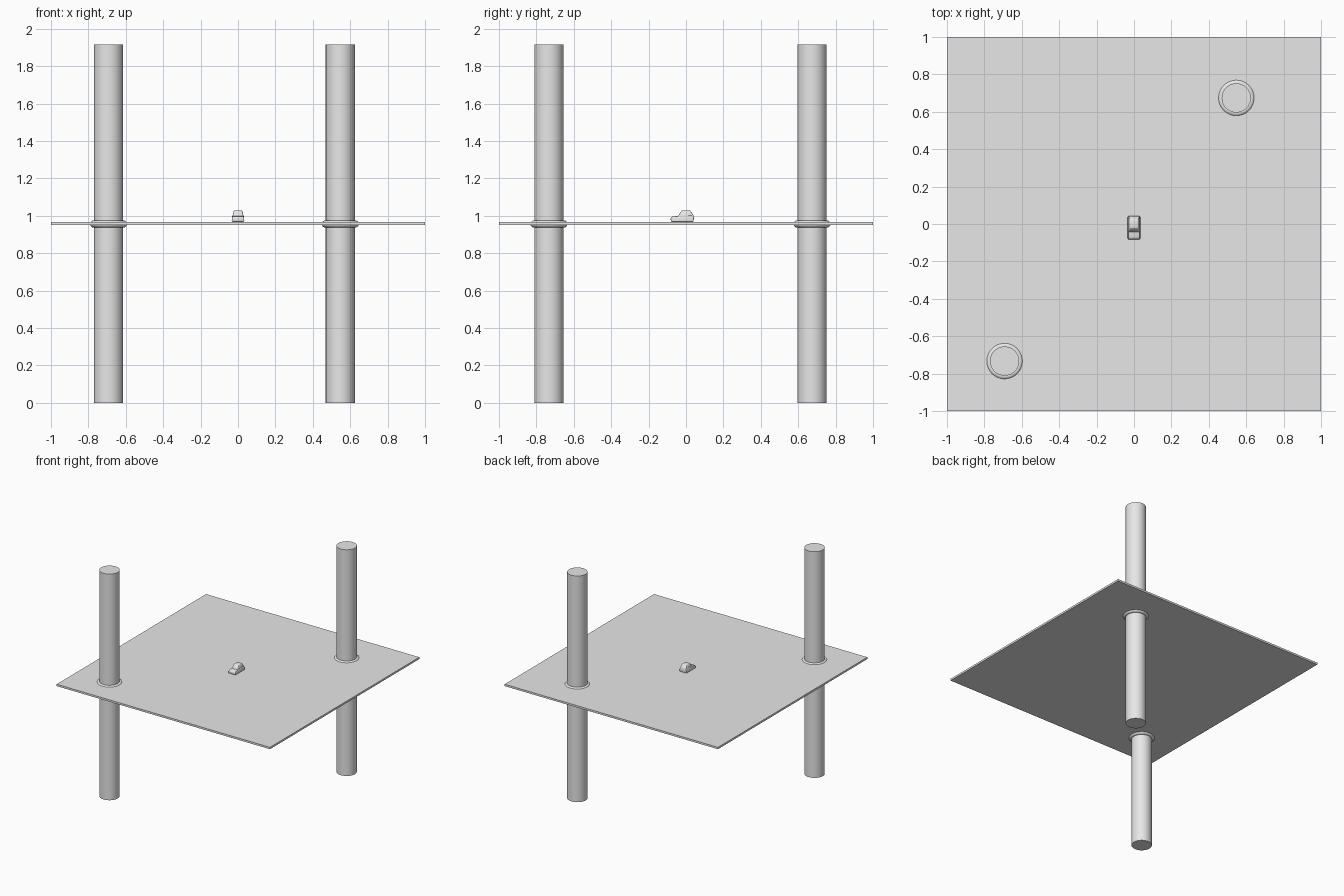
import bpy, bmesh, math

if "Cube" in bpy.data.objects:
    bpy.data.objects.remove(bpy.data.objects["Cube"])

grey = bpy.data.materials.new("light_grey")
grey.diffuse_color = (0.8, 0.8, 0.8, 1)
grey.use_nodes = True
grey.node_tree.nodes["Principled BSDF"].inputs["Base Color"].default_value = grey.diffuse_color


def finish(obj, name, smooth=True):
    obj.name = name
    obj.data.materials.clear()
    obj.data.materials.append(grey)
    bpy.ops.object.select_all(action='DESELECT')
    obj.select_set(True)
    bpy.context.view_layer.objects.active = obj
    if smooth:
        bpy.ops.object.shade_smooth_by_angle(angle=math.radians(40))
    return obj


def side_profile(name, points, half_width, top_half_width, z_low, z_high, bevel):
    """Extrude a (y, z) side profile across x, narrowing with height."""
    bm = bmesh.new()
    sides = []
    for s in (-1, 1):
        ring = []
        for y, z in points:
            t = max(0.0, (z - z_low) / (z_high - z_low))
            w = half_width + (top_half_width - half_width) * t
            ring.append(bm.verts.new((s * w, y, z)))
        sides.append(ring)
        bm.faces.new(ring)
    n = len(points)
    for i in range(n):
        j = (i + 1) % n
        bm.faces.new((sides[0][i], sides[0][j], sides[1][j], sides[1][i]))
    bmesh.ops.recalc_face_normals(bm, faces=bm.faces)
    bmesh.ops.bevel(bm, geom=bm.edges[:], offset=bevel, segments=2,
                    profile=0.5, affect='EDGES', clamp_overlap=True)
    mesh = bpy.data.meshes.new(name)
    bm.to_mesh(mesh)
    bm.free()
    obj = bpy.data.objects.new(name, mesh)
    bpy.context.collection.objects.link(obj)
    return finish(obj, name)


# Flat square platform
PLATE_Z = 0.959
bpy.ops.mesh.primitive_cube_add(size=1, location=(0, 0, PLATE_Z))
plate = bpy.context.object
plate.scale = (2, 2, 0.016)
finish(plate, "platform", smooth=False)

# Two poles through opposite corners, each with a collar ring
for label, x, y in (("front_left", -0.692, -0.733), ("back_right", 0.547, 0.674)):
    bpy.ops.mesh.primitive_cylinder_add(vertices=48, radius=0.078, depth=1.917,
                                        location=(x, y, 0.9585))
    finish(bpy.context.object, label + "_pole")
    bpy.ops.mesh.primitive_torus_add(major_radius=0.08, minor_radius=0.019,
                                     major_segments=48, minor_segments=16,
                                     location=(x, y, 0.956))
    finish(bpy.context.object, label + "_collar")

# Small car in the middle: lower body, then the cabin
side_profile("car_body",
             [(-0.081, 0.968), (-0.082, 0.988), (-0.074, 0.996), (-0.038, 0.999),
              (0.036, 1.002), (0.042, 0.994), (0.041, 0.968)],
             0.034, 0.031, 0.97, 1.0, 0.004)
side_profile("car_cabin",
             [(-0.048, 0.992), (-0.022, 1.029), (0.022, 1.029), (0.040, 1.003),
              (0.040, 0.992)],
             0.031, 0.022, 0.995, 1.03, 0.004)
